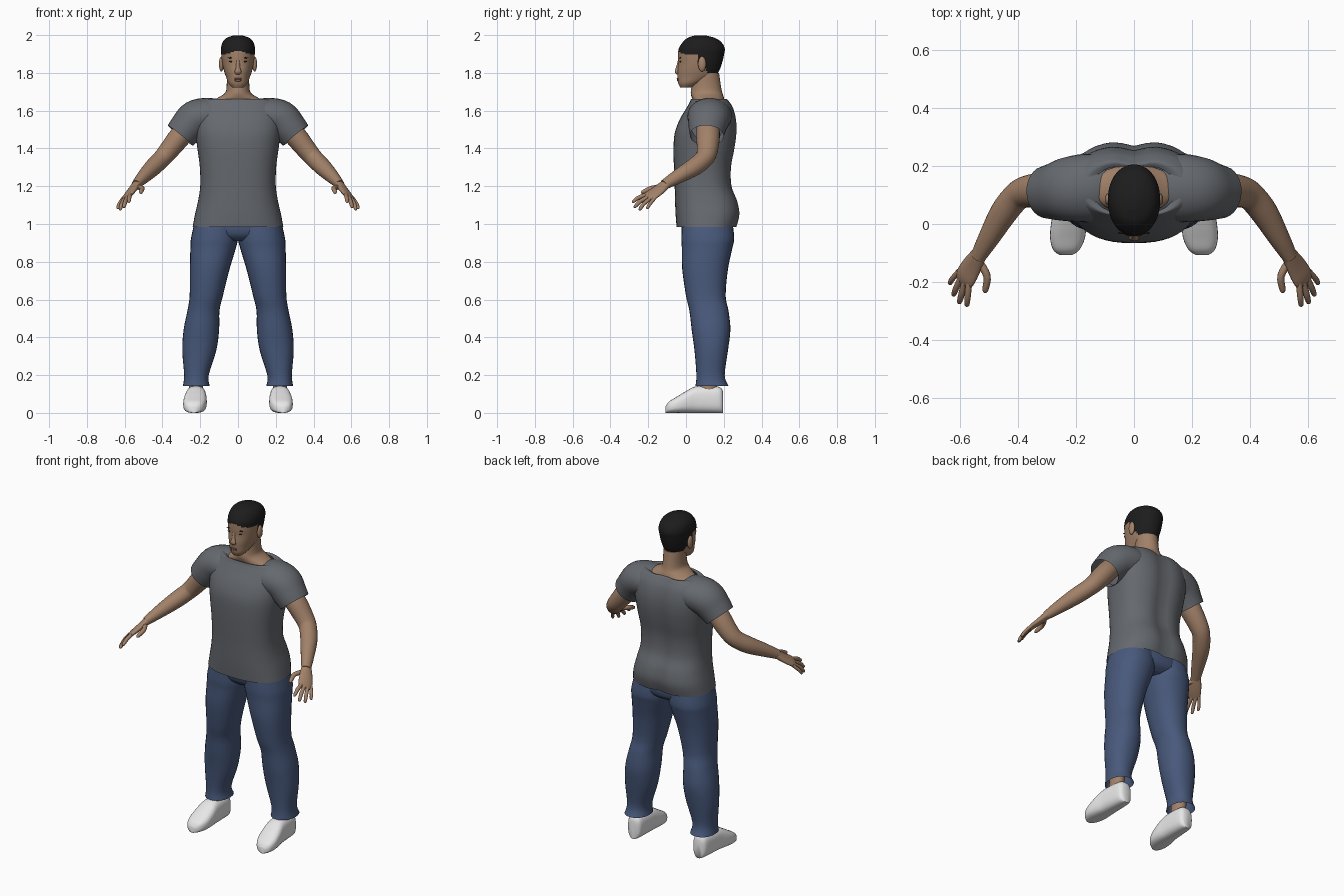
import bpy, bmesh, math
from mathutils import Vector

cube = bpy.data.objects.get("Cube")
if cube:
    bpy.data.objects.remove(cube, do_unlink=True)

X, Y, Z = Vector((1, 0, 0)), Vector((0, 1, 0)), Vector((0, 0, 1))


def material(name, *rgb):
    mat = bpy.data.materials.new(name)
    mat.use_nodes = True
    color = (*rgb, 1)
    mat.diffuse_color = color
    bsdf = mat.node_tree.nodes["Principled BSDF"]
    bsdf.inputs["Base Color"].default_value = color
    bsdf.inputs["Roughness"].default_value = 0.8
    return mat


SKIN = material("brown skin", 0.36, 0.22, 0.14)
LIP = material("dark lips", 0.25, 0.13, 0.09)
HAIR = material("black hair", 0.012, 0.012, 0.012)
SHIRT = material("grey cotton", 0.13, 0.14, 0.155)
DENIM = material("blue denim", 0.065, 0.1, 0.2)
SHOE = material("white shoe", 0.8, 0.8, 0.8)


def finish(name, bm, *mats):
    bmesh.ops.recalc_face_normals(bm, faces=bm.faces)
    mesh = bpy.data.meshes.new(name)
    bm.to_mesh(mesh)
    bm.free()
    for mat in mats:
        mesh.materials.append(mat)
    for poly in mesh.polygons:
        poly.use_smooth = True
    mesh.set_sharp_from_angle(angle=math.radians(60))
    obj = bpy.data.objects.new(name, mesh)
    bpy.context.collection.objects.link(obj)
    return obj


def smooth_rings(rings, steps):
    """Catmull-Rom interpolation of whole cross-section tuples."""
    out, last = [], len(rings) - 1
    for i in range(last):
        quad = rings[max(i - 1, 0)], rings[i], rings[i + 1], rings[min(i + 2, last)]
        for s in range(steps):
            t = s / steps
            out.append([b + t / 2 * (c - a + t * (2*a - 5*b + 4*c - d + t * (3*(b - c) + d - a)))
                        for a, b, c, d in zip(*quad)])
    return out + [list(rings[-1])]


def loft(name, rings, mats, frame=None, ref=Y, n=28, power=2.0, steps=4,
         caps=True, side=1, deform=None, rule=None):
    """Skin rings (x, y, z, a, b); a fixed frame, or one following the path."""
    rings = smooth_rings(rings, steps)
    centers = [Vector(r[:3]) for r in rings]
    bm, loops = bmesh.new(), []
    for i, (c, r) in enumerate(zip(centers, rings)):
        if frame:
            u, v = frame
        else:
            t = (centers[min(i + 1, len(rings) - 1)] - centers[max(i - 1, 0)]).normalized()
            v = (ref - t * ref.dot(t)).normalized()
            u = v.cross(t)
        loop = []
        for k in range(n):
            angle = math.tau * k / n
            cs, sn = math.cos(angle), math.sin(angle)
            p = c + u * r[3] * math.copysign(abs(cs) ** (2 / power), cs) \
                  + v * r[4] * math.copysign(abs(sn) ** (2 / power), sn)
            if deform:
                p = deform(p)
            loop.append(bm.verts.new((p.x * side, p.y, p.z)))
        loops.append(loop)
    for low, high in zip(loops, loops[1:]):
        for k in range(n):
            j = (k + 1) % n
            bm.faces.new((low[k], low[j], high[j], high[k]))
    if caps:
        bm.faces.new(loops[0][::-1])
        bm.faces.new(loops[-1])
    if rule:
        for f in bm.faces:
            f.material_index = rule(f.calc_center_median())
    return finish(name, bm, *mats)


def stack(name, levels, mats, **kw):
    """Horizontal sections given as (z, x min, x max, y min, y max)."""
    rings = [((a + b) / 2, (c + d) / 2, z, (b - a) / 2, (d - c) / 2)
             for z, a, b, c, d in levels]
    return loft(name, rings, mats, frame=(X, Y), **kw)


def centred(levels):
    return [(z, -w, w, y0, y1) for z, w, y0, y1 in levels]


def blob(name, center, size, mat):
    bm = bmesh.new()
    bmesh.ops.create_uvsphere(bm, u_segments=16, v_segments=10, radius=1)
    bmesh.ops.scale(bm, vec=size, verts=bm.verts)
    bmesh.ops.translate(bm, vec=center, verts=bm.verts)
    return finish(name, bm, mat)


# Head, coloured above the hairline
def hairline(p):
    if p.y < 0:
        line = 1.92 - abs(p.x) * 0.3
    elif p.y < 0.06:
        line = 1.9
    elif p.y < 0.085:
        line = 1.85
    else:
        line = 1.86 - min(p.y - 0.085, 0.03) * 2
    return int(p.z > line)


stack("head", centred([
    (1.722, .03, -.03, .03), (1.745, .05, -.041, .08), (1.78, .064, -.045, .15),
    (1.81, .074, -.045, .175), (1.85, .083, -.041, .19), (1.89, .088, -.042, .2),
    (1.93, .09, -.038, .205), (1.965, .08, -.015, .185), (1.986, .058, .01, .15),
    (1.999, .02, .05, .1)]), (SKIN, HAIR), n=56, steps=6, power=2.1, rule=hairline)
stack("neck", centred([
    (1.6, .17, .04, .2), (1.645, .15, .04, .205), (1.672, .1, .03, .2),
    (1.695, .068, .025, .192), (1.73, .06, .03, .185), (1.8, .06, .04, .175)]), (SKIN,))
loft("nose", [(0, -.036, 1.865, .009, .007), (0, -.043, 1.83, .011, .009),
              (0, -.049, 1.806, .018, .01), (0, -.04, 1.795, .014, .006)],
     (SKIN,), n=16)
blob("upper_lip", (0, -.043, 1.769), (.022, .006, .005), LIP)
blob("lower_lip", (0, -.042, 1.76), (.019, .006, .006), LIP)


# Shirt body with a groove down the spine
def spine(p):
    if p.y > 0.11:
        p.y -= 0.018 * math.exp(-(p.x / 0.045) ** 2)
    return p


stack("shirt_body", centred([
    (.985, .24, -.05, .272), (1.05, .228, -.055, .288), (1.12, .212, -.058, .277),
    (1.2, .2, -.06, .247), (1.3, .202, -.064, .244), (1.4, .215, -.066, .262),
    (1.48, .225, -.06, .272), (1.55, .228, -.035, .27), (1.61, .22, 0, .255),
    (1.645, .2, .02, .235), (1.662, .17, .027, .22), (1.655, .14, .035, .205)]),
    (SHIRT,), n=48, power=2.5, caps=False, deform=spine)

# Seat of the trousers
stack("trouser_seat", centred([
    (.91, .1, .03, .2), (.95, .21, -.01, .245), (1.05, .21, -.02, .245)]),
    (DENIM,), power=2.4)

SPREAD = Vector((.62, .72, -.3))  # direction across the palm
FINGERS = {
    "thumb": ((.535, -.13, 1.195), (.508, -.18, 1.19), (.515, -.238, 1.165), .013),
    "index_finger": ((.57, -.2, 1.158), (.575, -.25, 1.14), (.578, -.285, 1.115), .011),
    "middle_finger": ((.583, -.19, 1.15), (.596, -.242, 1.12), (.605, -.275, 1.087), .011),
    "ring_finger": ((.595, -.178, 1.143), (.615, -.222, 1.108), (.625, -.248, 1.073), .0105),
    "little_finger": ((.605, -.163, 1.14), (.628, -.19, 1.108), (.638, -.208, 1.08), .0095),
}

for label, s in (("left_", 1), ("right_", -1)):
    # Face details
    blob(label + "ear", (s * .088, .085, 1.847), (.013, .021, .04), SKIN)
    blob(label + "eye", (s * .036, -.03, 1.86), (.013, .004, .004), HAIR)
    blob(label + "eyebrow", (s * .037, -.031, 1.88), (.019, .004, .003), HAIR)

    # Sleeve and arm
    loft(label + "sleeve", [
        (.1, .13, 1.57, .088, .11), (.16, .125, 1.572, .096, .118),
        (.225, .12, 1.555, .1, .112), (.27, .113, 1.51, .093, .1),
        (.305, .11, 1.468, .086, .09)], (SHIRT,), caps=False, side=s)
    loft(label + "arm", [
        (.24, .115, 1.54, .055, .06), (.31, .117, 1.46, .058, .062),
        (.37, .112, 1.385, .052, .055), (.405, .095, 1.345, .048, .05),
        (.45, .04, 1.3, .046, .048), (.5, -.045, 1.25, .036, .038),
        (.54, -.115, 1.208, .024, .028)], (SKIN,), side=s)

    # Hand
    loft(label + "palm", [
        (.532, -.1, 1.217, .022, .027), (.56, -.145, 1.18, .018, .038),
        (.583, -.185, 1.152, .014, .041), (.592, -.203, 1.138, .008, .033)],
        (SKIN,), ref=SPREAD, side=s)
    for finger, (base, mid, tip, r) in FINGERS.items():
        near = Vector(mid).lerp(Vector(tip), 0.8)
        loft(label + finger, [(*base, r, r), (*mid, r, r), (*near, r * .8, r * .8),
                              (*tip, r * .25, r * .25)],
             (SKIN,), ref=SPREAD, n=12, side=s)

    # Trouser leg, ankle and shoe
    stack(label + "trouser_leg", [
        (.143, .15, .292, .05, .225), (.2, .155, .285, .055, .205),
        (.33, .115, .295, .045, .222), (.44, .1, .288, .03, .235),
        (.54, .098, .268, .018, .225), (.62, .08, .256, 0, .21),
        (.76, .045, .255, -.02, .222), (.87, .012, .252, -.022, .245),
        (.93, 0, .248, -.025, .255), (1.05, 0, .22, -.02, .24)],
        (DENIM,), power=2.2, caps=False, side=s)
    stack(label + "ankle", [(.08, .18, .265, .06, .17), (.16, .185, .26, .07, .165),
                            (.28, .17, .27, .07, .18)], (SKIN,), side=s)
    shoe = [(-.108, .236, .02, .035), (-.09, .234, .045, .06), (-.05, .23, .06, .085),
            (0, .226, .061, .115), (.05, .223, .055, .14), (.12, .221, .05, .142),
            (.18, .22, .043, .136), (.197, .22, .026, .11)]
    loft(label + "shoe", [(x, y, h / 2, w, h / 2) for y, x, w, h in shoe],
         (SHOE,), frame=(X, Z), power=2.8, side=s)
